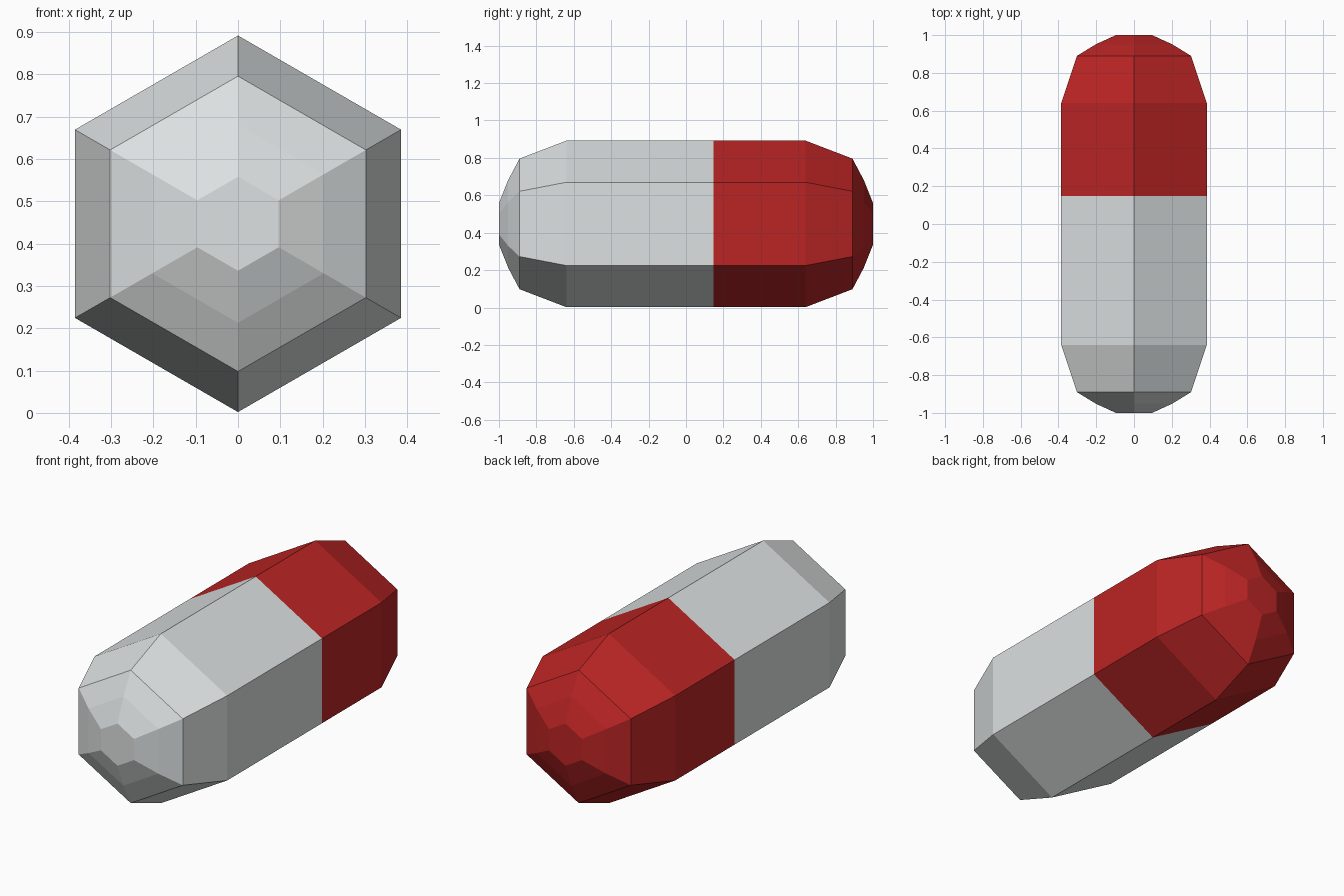
import bpy, bmesh, math

if "Cube" in bpy.data.objects:
    bpy.data.objects.remove(bpy.data.objects["Cube"])

SIDES = 6
CENTRE_Z = 0.447
SEAM_Y = 0.147

# End profile: (distance along y, hexagon radius), from barrel to flat tip
PROFILE = [(0.64, 0.445), (0.89, 0.349), (0.951, 0.234), (1.0, 0.111)]


def material(name, colour):
    mat = bpy.data.materials.new(name)
    mat.diffuse_color = (*colour, 1.0)
    mat.use_nodes = True
    mat.node_tree.nodes["Principled BSDF"].inputs["Base Color"].default_value = mat.diffuse_color
    return mat


def capsule_half(name, direction, mat):
    """Loft hexagonal rings from the seam to the tip; direction is +1 or -1 in y."""
    bm = bmesh.new()
    rings = []
    for y, r in [(SEAM_Y * direction, PROFILE[0][1])] + PROFILE:
        ring = []
        for i in range(SIDES):
            a = math.tau * i / SIDES
            ring.append(bm.verts.new((r * math.sin(a), y * direction,
                                      CENTRE_Z + r * math.cos(a))))
        rings.append(ring)
    for a, b in zip(rings, rings[1:]):
        for i in range(SIDES):
            j = (i + 1) % SIDES
            quad = (a[i], a[j], b[j], b[i])
            bm.faces.new(quad if direction > 0 else quad[::-1])
    # Flat tip
    bm.faces.new(rings[-1] if direction > 0 else rings[-1][::-1])
    # Orient every face away from the long axis
    for f in bm.faces:
        f.normal_update()
        c = f.calc_center_median()
        out = (c.x, c.y - SEAM_Y, c.z - CENTRE_Z)
        if sum(n * o for n, o in zip(f.normal, out)) < 0:
            f.normal_flip()
    mesh = bpy.data.meshes.new(name)
    bm.to_mesh(mesh)
    bm.free()
    mesh.materials.append(mat)
    obj = bpy.data.objects.new(name, mesh)
    bpy.context.collection.objects.link(obj)
    return obj


# Long pale half at the front, shorter red half at the back
capsule_half("white_half", -1, material("pale grey", (0.72, 0.75, 0.75)))
capsule_half("red_half", 1, material("red", (0.50, 0.018, 0.018)))
